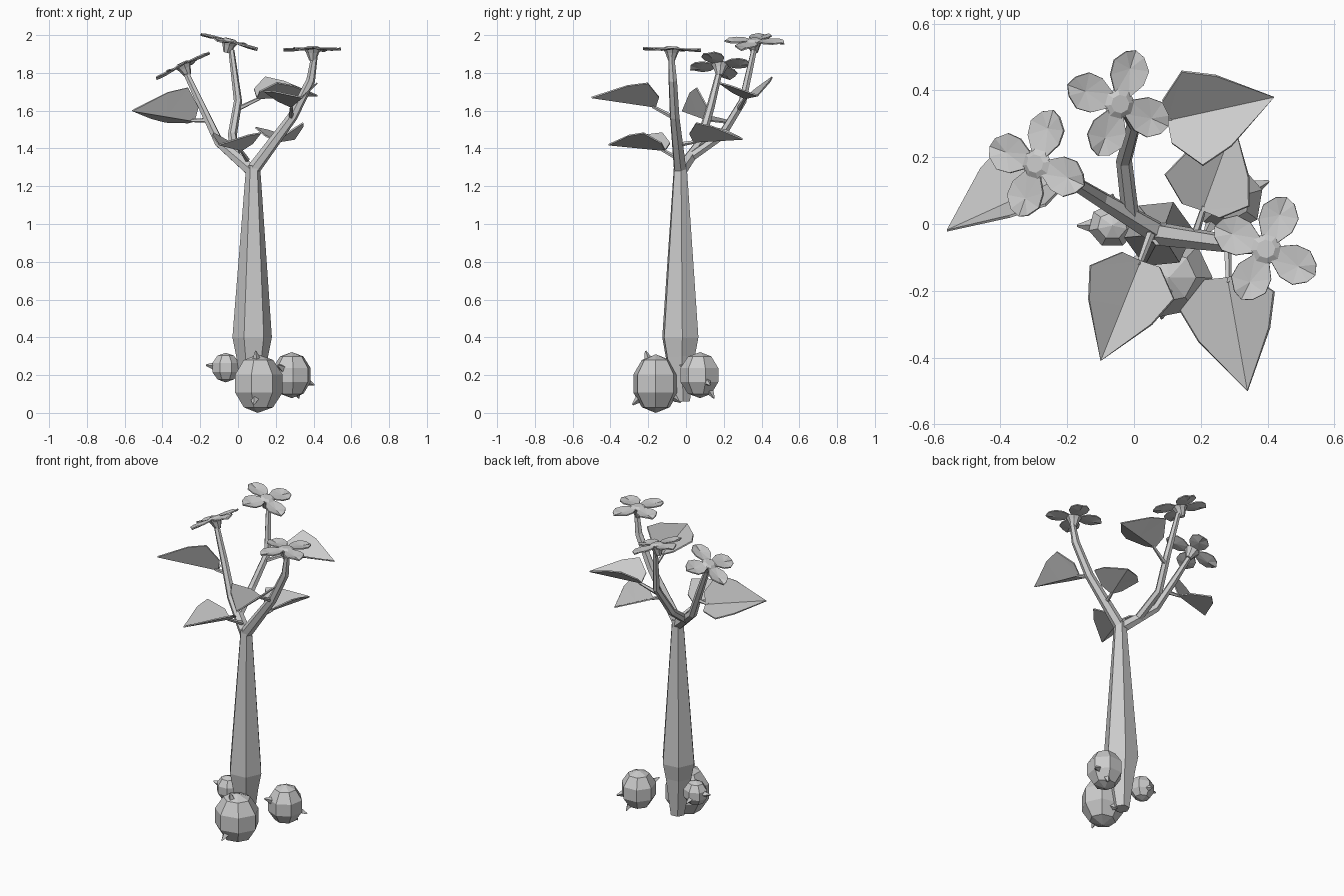
import bpy
import math
from mathutils import Vector

if "Cube" in bpy.data.objects:
    bpy.data.objects.remove(bpy.data.objects["Cube"])


def make(name, verts, faces, thickness=0.0):
    mesh = bpy.data.meshes.new(name)
    mesh.from_pydata([tuple(v) for v in verts], [], faces)
    mesh.update()
    ob = bpy.data.objects.new(name, mesh)
    bpy.context.collection.objects.link(ob)
    if thickness:
        mod = ob.modifiers.new("thickness", 'SOLIDIFY')
        mod.thickness = thickness
        mod.offset = 0
    return ob


def tube(name, points, radii, sides):
    """Capped, flat-sided tube through the points, one radius per point."""
    pts = [Vector(p) for p in points]
    verts, faces, a = [], [], None
    for i, (p, r) in enumerate(zip(pts, radii)):
        t = (pts[min(i + 1, len(pts) - 1)] - pts[max(i - 1, 0)]).normalized()
        if a is None:
            a = Vector((1, 0, 0)) if abs(t.x) < 0.8 else Vector((0, 1, 0))
        a = (a - t * a.dot(t)).normalized()
        b = t.cross(a)
        for k in range(sides):
            w = 2 * math.pi * k / sides + 0.1
            verts.append(p + (a * math.cos(w) + b * math.sin(w)) * r)
    for i in range(len(pts) - 1):
        for k in range(sides):
            n = (k + 1) % sides
            faces.append((i * sides + k, i * sides + n,
                          (i + 1) * sides + n, (i + 1) * sides + k))
    faces.append(tuple(reversed(range(sides))))
    faces.append(tuple(range((len(pts) - 1) * sides, len(pts) * sides)))
    return make(name, verts, faces)


def leaf(name, base, tip, up, width=0.145, lift=0.1):
    """Pointed leaf folded up along its midrib."""
    base, tip = Vector(base), Vector(tip)
    axis = tip - base
    side = axis.normalized().cross(Vector(up)).normalized()
    n = side.cross(axis.normalized())
    outline = [(0.0, 0.45), (0.24, 1.0), (0.53, 0.75)]
    verts = [base, base + axis * 0.45, tip]
    for s in (1, -1):
        verts += [base + axis * t + side * (s * w * width) + n * (w * lift)
                  for t, w in outline]
    faces = [(0, 3, 4), (0, 4, 1), (1, 4, 5), (1, 5, 2),
             (0, 7, 6), (0, 1, 7), (1, 8, 7), (1, 2, 8)]
    make(name, verts, faces, 0.008)


def flower(name, centre, normal, angle):
    """Four rounded petals around an eight-sided centre."""
    rot = Vector((0, 0, 1)).rotation_difference(Vector(normal))
    c = Vector(centre)
    place = lambda x, y, z: c + rot @ Vector((x, y, z))
    outline = [(0.025, 0.022), (0.075, 0.054), (0.12, 0.057), (0.155, 0.03)]
    verts, faces = [], []
    for k in range(4):
        w = math.radians(angle + 88 * k)
        o = len(verts)
        line = ([(x, y) for x, y in outline] + [(0.168, 0)]
                + [(x, -y) for x, y in reversed(outline)])
        for x, y in [(0.11, 0)] + line:
            z = -0.006 if y == 0 else 0.004
            verts.append(place(x * math.cos(w) - y * math.sin(w),
                               x * math.sin(w) + y * math.cos(w), z))
        m = len(line)
        faces += [(o, o + 1 + (i + 1) % m, o + 1 + i) for i in range(m)]
    make(name + "_petals", verts, faces, 0.007)
    tube(name + "_centre", [place(0, 0, z) for z in (-0.06, -0.02, 0.004, 0.016)],
         (0.018, 0.034, 0.048, 0.028), 8)


def tuber(name, centre, radii, spikes, tilt):
    bpy.ops.mesh.primitive_uv_sphere_add(segments=7, ring_count=5, radius=1,
                                         location=centre, rotation=(0, 0, tilt))
    ob = bpy.context.object
    ob.name = name
    ob.scale = radii
    # small four-sided spikes on the skin
    c = Vector(centre)
    for i, d in enumerate(spikes):
        d = Vector(d).normalized()
        surf = 1 / math.sqrt(sum((d[j] / radii[j]) ** 2 for j in range(3)))
        tube(f"{name}_spike_{i}", [c + d * (surf - 0.025), c + d * (surf + 0.03)],
             (0.025, 0.004), 4)


# Trunk, narrow at the foot and swollen low down
tube("trunk", [(0.075, -0.02, 0.06), (0.075, -0.03, 0.3),
               (0.075, -0.03, 0.4), (0.08, -0.03, 1.31)],
     (0.045, 0.085, 0.105, 0.037), 6)

# Branches
tube("left_branch", [(0.075, -0.03, 1.28), (-0.10, 0.075, 1.43),
                     (-0.19, 0.13, 1.62), (-0.275, 0.175, 1.80)],
     (0.036, 0.026, 0.022, 0.017), 6)
tube("back_branch", [(-0.01, 0.02, 1.35), (-0.03, 0.19, 1.47),
                     (0.0, 0.30, 1.65), (-0.035, 0.36, 1.92)],
     (0.026, 0.024, 0.022, 0.016), 6)
tube("right_branch", [(0.075, -0.03, 1.28), (0.29, -0.06, 1.57),
                      (0.385, -0.07, 1.76), (0.405, -0.078, 1.89)],
     (0.036, 0.027, 0.024, 0.017), 6)

# Flowers at the branch ends
flower("left_flower", (-0.29, 0.18, 1.84), (-0.42, 0.05, 0.9), 73)
flower("back_flower", (-0.045, 0.36, 1.965), (0.25, -0.05, 1), 72)
flower("right_flower", (0.395, -0.075, 1.925), (0, 0.03, 1), 68)

# Leaves and their stalks: name, stalk start, leaf base, leaf tip, up
leaves = [
    ("left", (-0.16, 0.11, 1.55), (-0.23, 0.13, 1.545), (-0.56, -0.02, 1.60), (-0.3, 0.55, 0.78)),
    ("back_right", (0.0, 0.28, 1.61), (0.10, 0.31, 1.665), (0.42, 0.38, 1.68), (0.03, -0.1, 1)),
    ("front_left", (0.05, -0.03, 1.34), (0.02, -0.11, 1.39), (-0.10, -0.41, 1.42), (0, 0, 1)),
    ("front_right", (0.28, -0.06, 1.56), (0.28, -0.16, 1.62), (0.34, -0.50, 1.67), (-0.15, 0, 1)),
    ("low_right", (0.18, -0.04, 1.42), (0.205, 0.04, 1.435), (0.30, 0.30, 1.45), (-0.1, 0, 1)),
]
for name, start, base, tip, up in leaves:
    end = Vector(base) + (Vector(tip) - Vector(base)) * 0.05
    tube(name + "_leaf_stalk", [start, end], (0.013, 0.009), 5)
    small = name in ("low_right", "front_left")
    leaf(name + "_leaf", base, tip, up, 0.135 if small else 0.145,
         0.085 if small else 0.095)

# Tubers around the foot
tuber("front_tuber", (0.105, -0.16, 0.155), (0.138, 0.128, 0.155),
      [(-0.01, -0.05, 0.16), (-0.02, -0.11, -0.10), (0, 0.12, -0.09)], 0.2)
tuber("right_tuber", (0.285, 0.075, 0.20), (0.108, 0.11, 0.122),
      [(0.09, 0.04, -0.04), (-0.07, -0.1, 0.05), (0.03, 0.06, -0.1)], 0.5)
tuber("left_tuber", (-0.065, -0.005, 0.24), (0.076, 0.07, 0.078),
      [(-0.08, 0.0, 0.01), (0.0, 0.08, -0.03)], 0.0)
